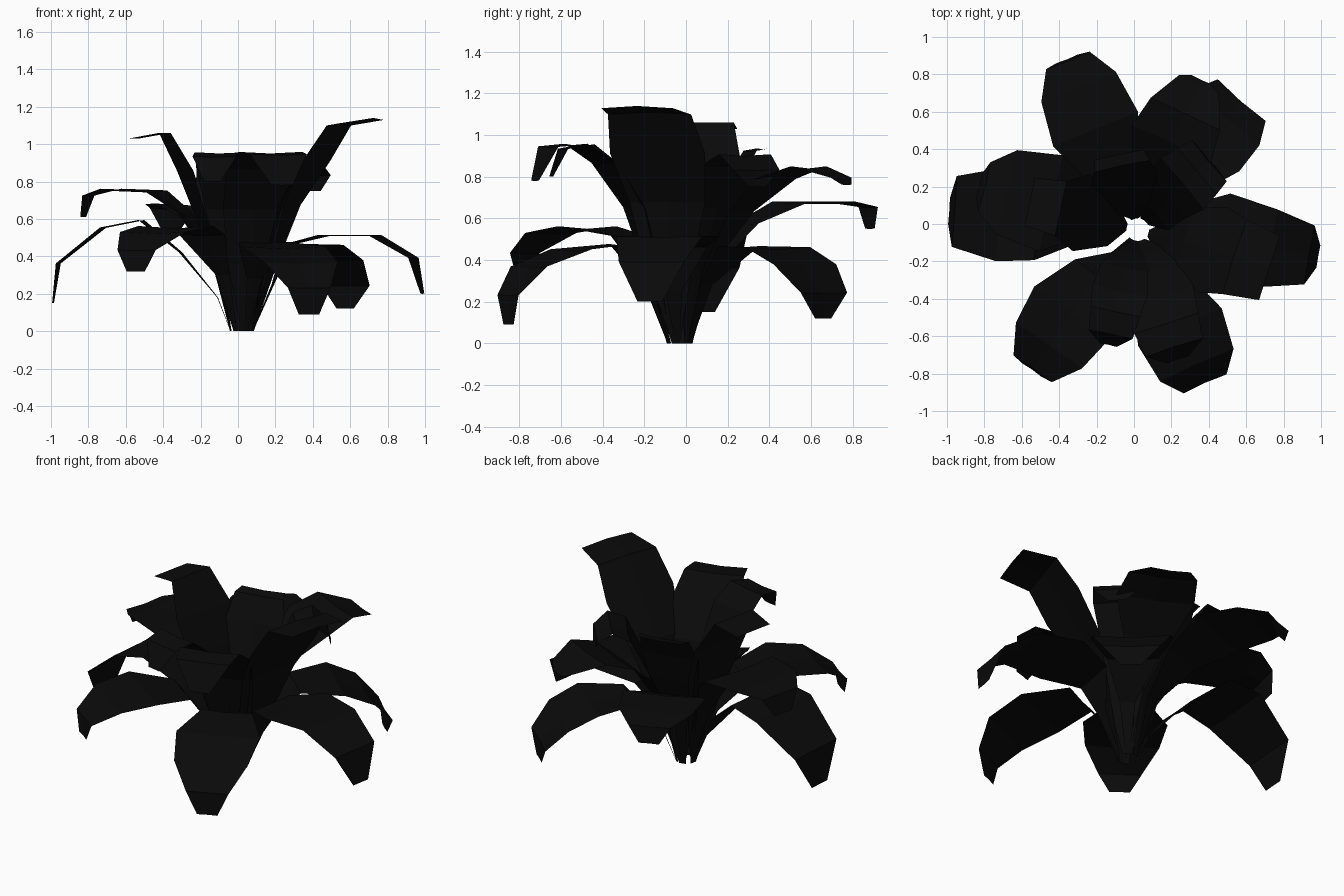
import bpy, bmesh, math
from mathutils import Vector

cube = bpy.data.objects.get("Cube")
if cube:
    bpy.data.objects.remove(cube)

# One near-black foliage colour
mat = bpy.data.materials.new("dark_foliage")
mat.use_nodes = True
colour = (0.003, 0.003, 0.003, 1)
mat.diffuse_color = colour
mat.node_tree.nodes["Principled BSDF"].inputs["Base Color"].default_value = colour

CENTRE = Vector((0.02, -0.03, 0))
# Half widths from root to tip
DROOPING = (0.012, 0.045, 0.15, 0.245, 0.215, 0.125, 0.06)
LONG = (0.012, 0.04, 0.15, 0.25, 0.21, 0.16, 0.06)
UPRIGHT = (0.02, 0.12, 0.17, 0.2, 0.17, 0.15)
NODDING = (0.02, 0.12, 0.17, 0.2, 0.18, 0.16, 0.06)


def leaf(name, azimuth, path, widths, scale=1.0, cup=0.05):
    """Folded blade: (radius, height) path swept outwards along an azimuth."""
    a = math.radians(azimuth)
    out = Vector((math.cos(a), math.sin(a), 0))
    side = Vector((-out.y, out.x, 0))
    up = Vector((0, 0, 1))
    path = [(0.06, 0.0)] + path
    bm = bmesh.new()
    rows = []
    for i, ((r, z), w) in enumerate(zip(path, widths)):
        r0, z0 = path[max(i - 1, 0)]
        r1, z1 = path[min(i + 1, len(path) - 1)]
        normal = (up * (r1 - r0) - out * (z1 - z0)).normalized()
        mid = out * r + up * z
        if i < 2:
            mid += CENTRE
        w *= scale
        rows.append([bm.verts.new(mid + side * (s * w) + normal * (abs(s) * w * cup))
                     for s in (-1, 0, 1)])
    for low, high in zip(rows, rows[1:]):
        for k in (0, 1):
            bm.faces.new((low[k], high[k], high[k + 1], low[k + 1]))
    # Keep the roots standing on the ground
    for v in bm.verts:
        v.co.z = max(v.co.z, 0)
    bmesh.ops.recalc_face_normals(bm, faces=bm.faces[:])
    mesh = bpy.data.meshes.new(name)
    bm.to_mesh(mesh)
    bm.free()
    mesh.materials.append(mat)
    bpy.context.collection.objects.link(bpy.data.objects.new(name, mesh))


# Lower whorl of arching, drooping leaves
leaf("lower_leaf_left", -10, [(.17, .25), (.27, .46), (.48, .51), (.74, .51), (.95, .39), (1.0, .2)], LONG, cup=0.02)
leaf("lower_leaf_back_left", 49, [(.17, .28), (.34, .46), (.58, .45), (.75, .37), (.87, .24), (.87, .12)],
     (.012, .045, .15, .24, .23, .17, .06))
leaf("lower_leaf_back", 112, [(.16, .35), (.32, .57), (.55, .67), (.79, .67), (.94, .65), (.95, .55)], DROOPING)
leaf("lower_leaf_right", 176, [(.13, .18), (.31, .42), (.52, .59), (.72, .55), (.96, .36), (.99, .15)],
     (.01, .03, .13, .23, .25, .19, .07), cup=0.02)
leaf("lower_leaf_front_right", -125, [(.18, .3), (.34, .51), (.58, .55), (.79, .52), (.94, .43), (.95, .32)],
     DROOPING)
leaf("lower_leaf_front_left", -66, [(.17, .28), (.34, .47), (.6, .44), (.82, .36), (.93, .23), (.93, .09)],
     DROOPING)

# Middle whorl
leaf("middle_leaf_right", 166, [(.15, .35), (.3, .63), (.46, .74), (.7, .75), (.82, .72), (.85, .61)],
     DROOPING, 1.08)
leaf("middle_leaf_back", 65, [(.14, .35), (.3, .63), (.48, .78), (.65, .84), (.82, .79), (.85, .76)],
     DROOPING, 0.95)
leaf("middle_leaf_front_left", -72, [(.14, .35), (.27, .65), (.42, .86), (.56, .95), (.69, .94), (.76, .78)],
     NODDING)
leaf("middle_leaf_front_right", -102, [(.13, .35), (.24, .65), (.37, .86), (.48, .95), (.6, .93), (.66, .8)],
     NODDING, 0.75)

# Upright crown
leaf("crown_leaf_left", -18, [(.16, .38), (.28, .68), (.43, .92), (.56, 1.11), (.76, 1.14)],
     (.02, .12, .19, .24, .21, .18), cup=-0.06)
leaf("crown_leaf_right", 168, [(.14, .38), (.21, .65), (.29, .86), (.4, 1.06), (.57, 1.03)],
     (.02, .12, .18, .21, .15, .13), cup=0)
leaf("crown_leaf_back_left", 40, [(.13, .35), (.24, .65), (.34, .85), (.44, .9), (.52, .83), (.53, .75)],
     NODDING, 0.9)
leaf("crown_leaf_back", 102, [(.12, .35), (.19, .6), (.25, .78), (.32, .92), (.38, .93)], UPRIGHT, 0.9)
